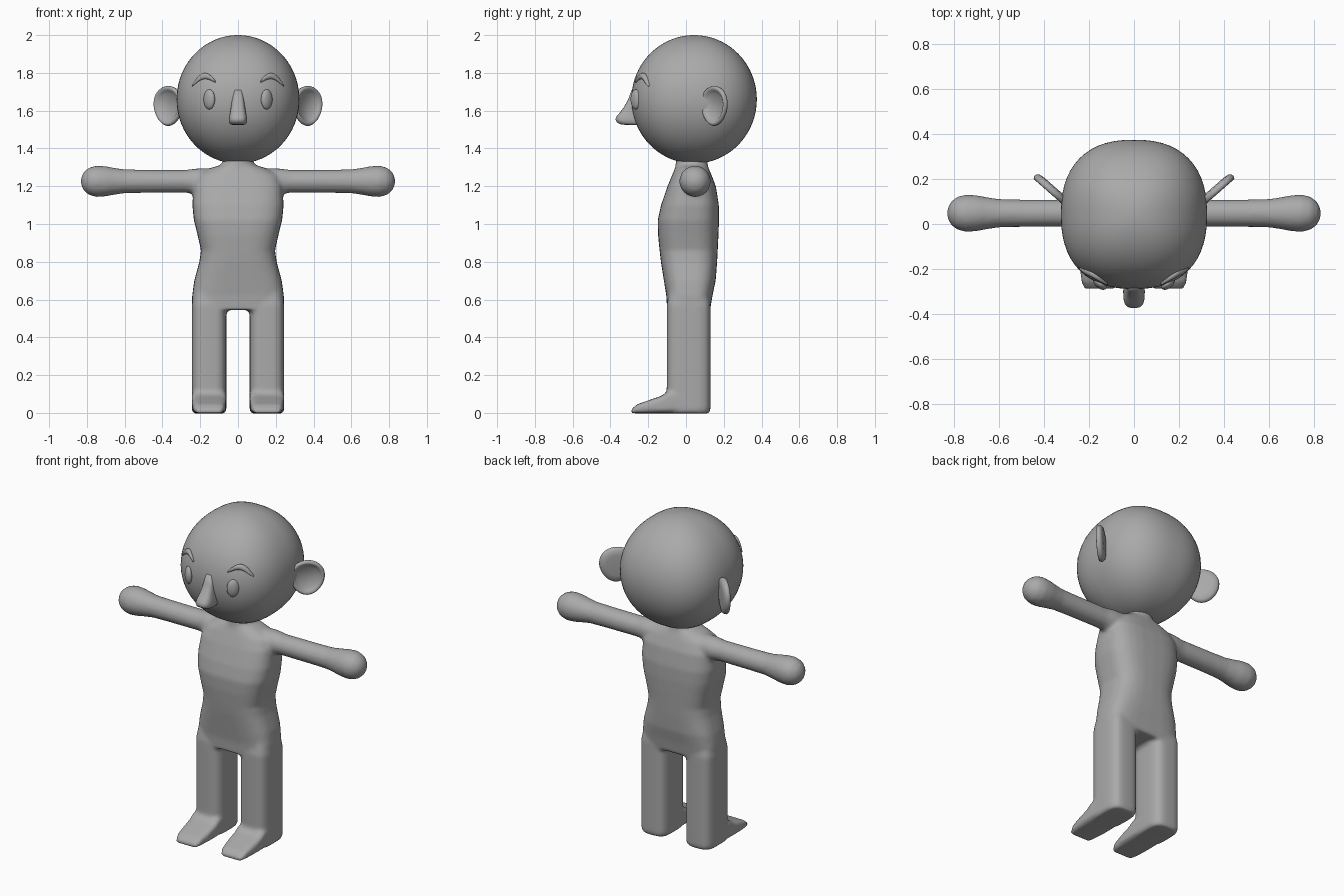
import bpy, bmesh
from math import cos, sin, pi, sqrt, copysign
from mathutils import Vector

cube = bpy.data.objects.get("Cube")
if cube:
    bpy.data.objects.remove(cube)

CLAY = (0.4, 0.4, 0.4, 1)
clay = bpy.data.materials.new("clay_grey")
clay.use_nodes = True
clay.diffuse_color = CLAY
clay.node_tree.nodes["Principled BSDF"].inputs["Base Color"].default_value = CLAY

HEAD = Vector((0, 0.043, 1.66))
HEAD_SIZE = Vector((0.325, 0.332, 0.34))
HEAD_POWER = 2.4


def finish(bm, name):
    bmesh.ops.recalc_face_normals(bm, faces=bm.faces)
    mesh = bpy.data.meshes.new(name)
    bm.to_mesh(mesh)
    bm.free()
    mesh.materials.append(clay)
    mesh.shade_smooth()
    obj = bpy.data.objects.new(name, mesh)
    bpy.context.collection.objects.link(obj)
    return obj


def ring(axis, at, u, v, a, b, power=2, count=32):
    """Superellipse across an axis, centred on u, v with half sizes a, b."""
    points = []
    for i in range(count):
        t = 2 * pi * i / count
        p = u + a * copysign(abs(cos(t)) ** (2 / power), cos(t))
        q = v + b * copysign(abs(sin(t)) ** (2 / power), sin(t))
        points.append({"x": (at, p, q), "y": (p, at, q), "z": (p, q, at)}[axis])
    return points


def loft(bm, rings):
    loops = [[bm.verts.new(p) for p in r] for r in rings]
    for low, high in zip(loops, loops[1:]):
        for i in range(len(low)):
            j = (i + 1) % len(low)
            bm.faces.new((low[i], low[j], high[j], high[i]))
    bm.faces.new(loops[0][::-1])
    bm.faces.new(loops[-1])


def head_y(x, z):
    """Front surface of the head at x, z."""
    s = sqrt(1 - ((z - HEAD.z) / HEAD_SIZE.z) ** 2)
    r = (1 - abs(x / HEAD_SIZE.x / s) ** HEAD_POWER) ** (1 / HEAD_POWER)
    return HEAD.y - HEAD_SIZE.y * s * r


# Body: torso, arms, legs and feet fused into one soft skin
bm = bmesh.new()
TORSO = [  # height, half width, front, back, squareness
    (0.545, 0.243, -0.10, 0.128, 4), (0.62, 0.243, -0.104, 0.14, 3.6),
    (0.70, 0.232, -0.117, 0.157, 3.2), (0.80, 0.205, -0.133, 0.165, 3),
    (0.86, 0.196, -0.14, 0.168, 3), (0.94, 0.214, -0.148, 0.172, 3),
    (1.02, 0.234, -0.15, 0.175, 3), (1.10, 0.242, -0.132, 0.174, 3),
    (1.20, 0.235, -0.098, 0.158, 3), (1.26, 0.215, -0.073, 0.135, 2.6),
    (1.295, 0.15, -0.058, 0.12, 2.2), (1.315, 0.085, -0.055, 0.115, 2),
    (1.38, 0.075, -0.05, 0.11, 2)]
loft(bm, [ring("z", z, 0, (f + k) / 2, a, (k - f) / 2, n) for z, a, f, k, n in TORSO])

ARM = [(0.10, 0.07), (0.22, 0.068), (0.28, 0.06), (0.50, 0.061), (0.60, 0.063),
       (0.66, 0.072), (0.70, 0.08), (0.75, 0.083), (0.79, 0.072),
       (0.818, 0.048), (0.832, 0.015)]
FOOT = [  # along y, half width, height
    (0.0, 0.092, 0.125), (-0.09, 0.092, 0.12), (-0.13, 0.091, 0.092),
    (-0.20, 0.088, 0.068), (-0.26, 0.08, 0.047), (-0.29, 0.07, 0.02)]
for side in (-1, 1):
    loft(bm, [ring("x", side * x, 0.048, 1.226, r, r) for x, r in ARM])
    loft(bm, [ring("z", z, side * 0.153, 0.014, 0.092 - g, 0.116 - g, 3.5)
              for z, g in ((-0.003, 0.01), (0.015, 0), (0.57, 0), (0.65, 0.015))])
    loft(bm, [ring("y", y, side * 0.153, h / 2 - 0.002, a, h / 2, 5) for y, a, h in FOOT])
body = finish(bm, "body")
remesh = body.modifiers.new("fuse", "REMESH")
remesh.mode = "VOXEL"
remesh.voxel_size = 0.011
remesh.use_smooth_shade = True
soften = body.modifiers.new("soften", "SMOOTH")
soften.factor = 0.5
soften.iterations = 5

# Head: sphere made slightly square when seen from above
bm = bmesh.new()
bmesh.ops.create_uvsphere(bm, u_segments=64, v_segments=40, radius=1)
for v in bm.verts:
    flat = sqrt(v.co.x ** 2 + v.co.y ** 2)
    if flat > 1e-5:
        k = (abs(v.co.x / flat) ** HEAD_POWER + abs(v.co.y / flat) ** HEAD_POWER) ** (-1 / HEAD_POWER)
        v.co.x *= k
        v.co.y *= k
    v.co = HEAD + v.co * HEAD_SIZE
finish(bm, "head")

# Nose: narrow bridge swelling to a blunt tip
NOSE = [(1.524, 0.025, -0.31), (1.527, 0.04, -0.345), (1.537, 0.047, -0.365),
        (1.553, 0.048, -0.374), (1.57, 0.046, -0.367), (1.59, 0.042, -0.35),
        (1.62, 0.037, -0.328), (1.66, 0.032, -0.306), (1.71, 0.024, -0.288)]
bm = bmesh.new()
loft(bm, [ring("z", z, 0, (tip - 0.23) / 2, a, (-0.23 - tip) / 2, 3) for z, a, tip in NOSE])
finish(bm, "nose")

# Ear cross-section from the back centre over the rim into the bowl: radius, depth
EAR = [(0.03, -0.018), (0.6, -0.018), (0.88, -0.014), (0.98, -0.004), (1, 0.006),
       (0.95, 0.016), (0.86, 0.018), (0.76, 0.01), (0.6, -0.004), (0.03, -0.008)]
for side, label in ((-1, "right"), (1, "left")):
    # Eye
    bm = bmesh.new()
    bmesh.ops.create_uvsphere(bm, u_segments=24, v_segments=16, radius=1)
    for v in bm.verts:
        x = side * 0.152 + v.co.x * 0.03
        z = 1.66 + v.co.z * 0.053
        v.co = (x, head_y(side * 0.152, 1.66) + side * v.co.x * 0.014 + v.co.y * 0.024, z)
    finish(bm, label + "_eye")

    # Eyebrow: tapered arch following the head
    bm = bmesh.new()
    arch = []
    for i in range(17):
        t = i / 16
        x = side * (0.118 + 0.125 * t)
        z = 1.752 - 0.02 * t + 0.04 * sin(pi * t)
        fat = 0.004 + 0.013 * sin(pi * t) ** 0.7
        arch.append(ring("x", x, head_y(x, z), z, 0.006 + fat * 0.6, fat, 2, 12))
    loft(bm, arch)
    finish(bm, label + "_eyebrow")

    # Ear: shallow cupped oval swept back from the head
    bm = bmesh.new()
    out, face = Vector((side * 0.75, 0.66, 0)), Vector((side * 0.66, -0.75, 0))
    centre = Vector((side * 0.366, 0.153, 1.625))
    rings = []
    for r, depth in EAR:
        rings.append([])
        for i in range(40):
            t = 2 * pi * i / 40
            width = 0.098 * (1 + 0.12 * sin(t))
            rings[-1].append(centre + out * (r * width * cos(t)) + face * depth
                             + Vector((0, 0, r * 0.106 * sin(t))))
    loft(bm, rings)
    finish(bm, label + "_ear")
